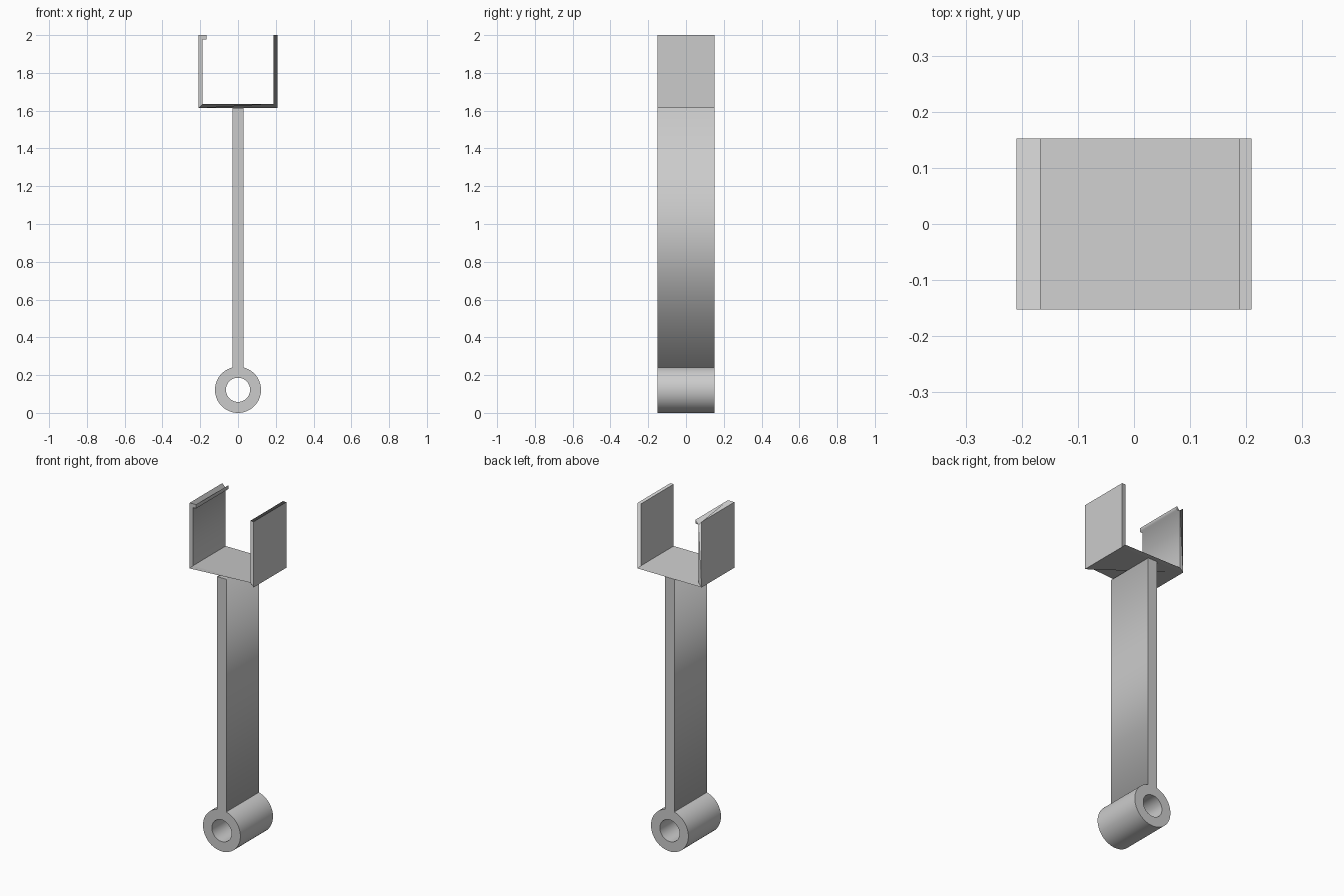
import bpy
import bmesh
from math import sin, cos, pi, asin, radians

if "Cube" in bpy.data.objects:
    bpy.data.objects.remove(bpy.data.objects["Cube"])

HALF_DEPTH = 0.152
RING_R, HOLE_R, RING_Z = 0.122, 0.064, 0.122
STEM_X = 0.03
FLOOR_Z, TOP_Z = 1.613, 2.0
CRADLE_X, WALL, LIP = 0.209, 0.022, 0.042

grey = bpy.data.materials.new("plain_grey")
grey.use_nodes = True
colour = (0.6, 0.6, 0.6, 1)
grey.diffuse_color = colour
grey.node_tree.nodes["Principled BSDF"].inputs["Base Color"].default_value = colour


def arc(radius, start, end, steps):
    """Points (x, z) along an arc around the eye centre."""
    angles = [start + (end - start) * i / steps for i in range(steps + 1)]
    return [(radius * cos(a), RING_Z + radius * sin(a)) for a in angles]


def extrude_profile(name, *outlines):
    """Fill closed x-z outlines (inner ones become holes), extrude along y."""
    curve = bpy.data.curves.new(name + "_profile", 'CURVE')
    curve.dimensions = '2D'
    curve.fill_mode = 'BOTH'
    curve.extrude = HALF_DEPTH
    for points in outlines:
        spline = curve.splines.new('POLY')
        spline.points.add(len(points) - 1)
        for point, (x, z) in zip(spline.points, points):
            point.co = (x, z, 0, 1)
        spline.use_cyclic_u = True
    helper = bpy.data.objects.new(name + "_helper", curve)
    bpy.context.scene.collection.objects.link(helper)
    bpy.context.view_layer.update()
    graph = bpy.context.evaluated_depsgraph_get()
    mesh = bpy.data.meshes.new_from_object(helper.evaluated_get(graph))
    bpy.data.objects.remove(helper)

    # Weld caps to sides and stand the profile upright
    bm = bmesh.new()
    bm.from_mesh(mesh)
    bmesh.ops.remove_doubles(bm, verts=bm.verts, dist=1e-5)
    for v in bm.verts:
        x, z, d = v.co
        v.co = (x, -d, z)
    bmesh.ops.dissolve_limit(bm, angle_limit=radians(0.5),
                             verts=bm.verts, edges=bm.edges)
    bmesh.ops.recalc_face_normals(bm, faces=bm.faces)
    bm.to_mesh(mesh)
    bm.free()
    mesh.materials.clear()
    mesh.materials.append(grey)
    obj = bpy.data.objects.new(name, mesh)
    bpy.context.scene.collection.objects.link(obj)
    return obj


# Pivot eye: tube with a through hole
eye = extrude_profile("pivot_eye",
                      arc(RING_R, 0, 2 * pi, 64)[:-1],
                      arc(HOLE_R, 0, 2 * pi, 64)[:-1])
bpy.ops.object.select_all(action='DESELECT')
eye.select_set(True)
bpy.context.view_layer.objects.active = eye
bpy.ops.object.shade_smooth_by_angle(angle=radians(30))

# Stem: flat bar whose foot follows the curve of the eye
half = asin(STEM_X / RING_R)
foot = arc(RING_R, pi / 2 + half, pi / 2 - half, 6)
extrude_profile("stem", foot + [(STEM_X, FLOOR_Z), (-STEM_X, FLOOR_Z)])

# Cradle: open channel with a small inward lip on the right wall
inner = CRADLE_X - WALL
extrude_profile("cradle", [
    (-CRADLE_X, FLOOR_Z), (CRADLE_X, FLOOR_Z),
    (CRADLE_X, TOP_Z), (inner, TOP_Z),
    (inner, FLOOR_Z + WALL), (-inner, FLOOR_Z + WALL),
    (-inner, TOP_Z - WALL), (LIP - CRADLE_X, TOP_Z - WALL),
    (LIP - CRADLE_X, TOP_Z), (-CRADLE_X, TOP_Z)])
